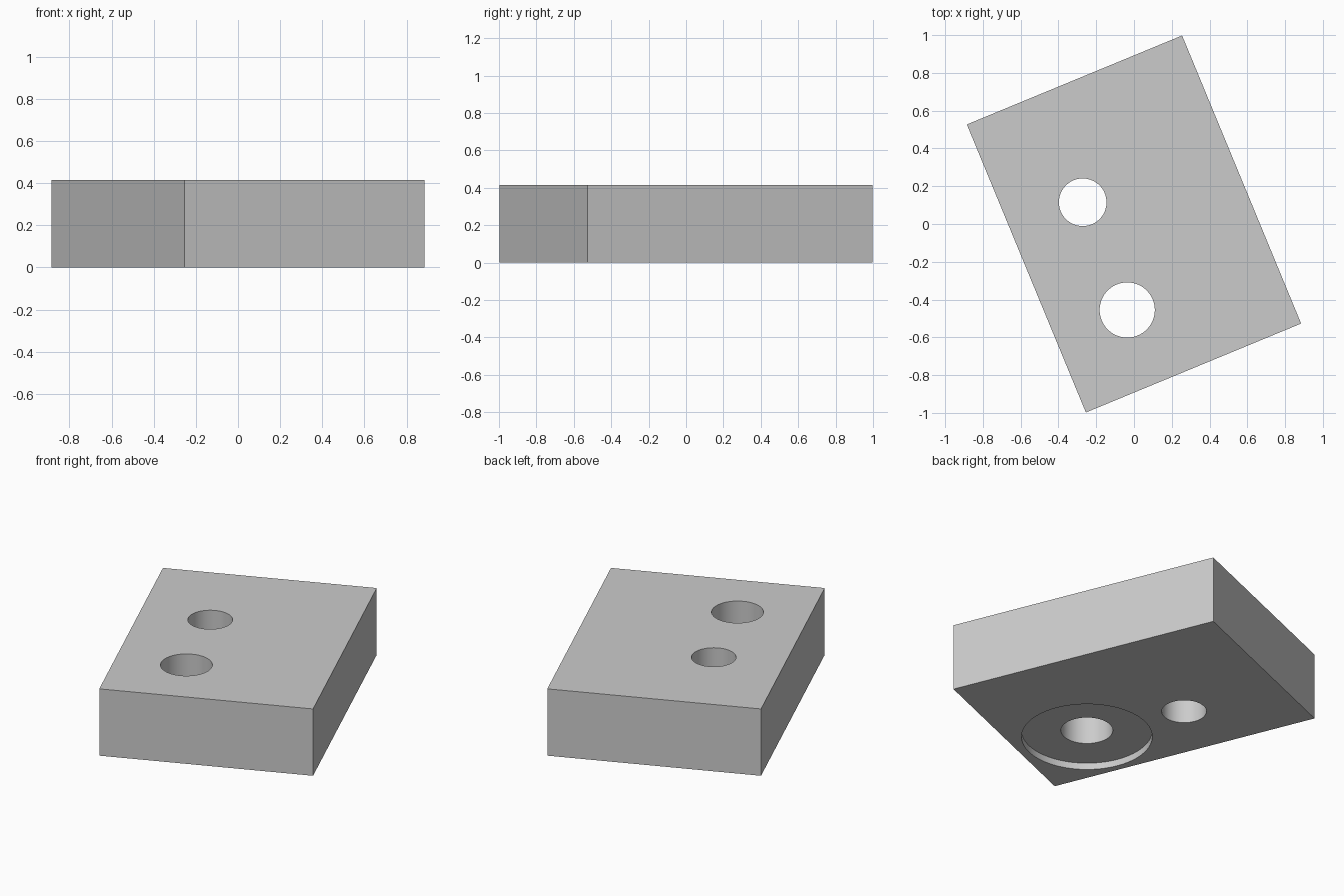
import bpy
import math
from mathutils import Matrix

default = bpy.data.objects.get("Cube")
if default:
    bpy.data.objects.remove(default, do_unlink=True)

WIDTH, LENGTH, HEIGHT = 1.233, 1.65, 0.415
TURN = Matrix.Rotation(math.radians(22.45), 4, "Z")
HOLE_X = -0.207          # both holes share one line along the block
BORE_DEPTH = 0.041

# Plain grey material
grey = bpy.data.materials.new("plain_grey")
grey.use_nodes = True
colour = (0.6, 0.6, 0.6, 1)
grey.diffuse_color = colour
grey.node_tree.nodes["Principled BSDF"].inputs["Base Color"].default_value = colour

# Rectangular block, turned about the vertical axis
bpy.ops.mesh.primitive_cube_add(size=1)
block = bpy.context.object
block.name = "mounting_block"
block.data.transform(TURN @ Matrix.Translation((0, 0, HEIGHT / 2))
                     @ Matrix.Diagonal((WIDTH, LENGTH, HEIGHT, 1)))
block.data.materials.append(grey)


def cut_round(name, y, radius, bottom, top):
    """Cut a vertical cylinder out of the block."""
    bpy.ops.mesh.primitive_cylinder_add(vertices=96, radius=radius, depth=top - bottom)
    cutter = bpy.context.object
    cutter.name = name
    cutter.data.transform(TURN @ Matrix.Translation((HOLE_X, y, (top + bottom) / 2)))
    cutter.data.materials.append(grey)
    cutter.hide_render = True
    bpy.context.view_layer.objects.active = block
    cut = block.modifiers.new(name, "BOOLEAN")
    cut.operation = "DIFFERENCE"
    cut.solver = "EXACT"
    cut.object = cutter
    bpy.ops.object.modifier_apply(modifier=name)
    bpy.data.objects.remove(cutter, do_unlink=True)


# Two through holes, the larger with a shallow counterbore underneath
cut_round("small_hole", 0.21, 0.126, -0.1, HEIGHT + 0.1)
cut_round("large_hole", -0.407, 0.146, -0.1, HEIGHT + 0.1)
cut_round("counterbore", -0.407, 0.368, -0.1, BORE_DEPTH)

# Smooth bores with crisp rims
bpy.ops.object.select_all(action="DESELECT")
block.select_set(True)
bpy.context.view_layer.objects.active = block
bpy.ops.object.shade_smooth_by_angle(angle=math.radians(30))
